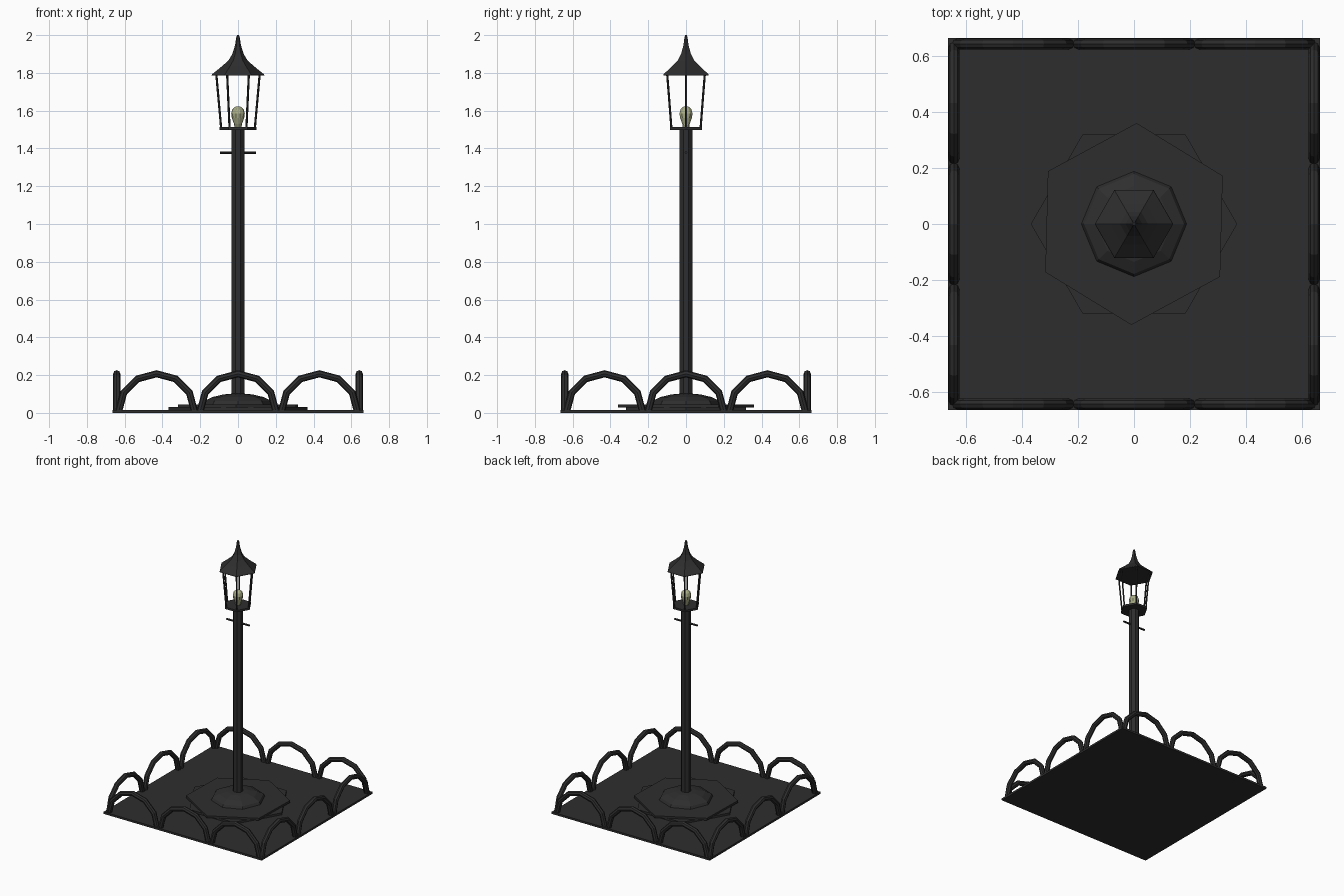
import bpy, bmesh, math
from mathutils import Vector

if "Cube" in bpy.data.objects:
    bpy.data.objects.remove(bpy.data.objects["Cube"])


def material(name, rgb):
    m = bpy.data.materials.new(name)
    m.diffuse_color = (*rgb, 1)
    m.use_nodes = True
    m.node_tree.nodes["Principled BSDF"].inputs["Base Color"].default_value = m.diffuse_color
    return m


IRON = material("dark_iron", (0.027, 0.027, 0.027))
BULB = material("bulb_glass", (0.40, 0.42, 0.24))


def finish(name, bm, mat):
    bmesh.ops.recalc_face_normals(bm, faces=bm.faces)
    me = bpy.data.meshes.new(name)
    bm.to_mesh(me)
    bm.free()
    me.materials.append(mat)
    ob = bpy.data.objects.new(name, me)
    bpy.context.collection.objects.link(ob)
    return ob


def loft(name, rings, mat):
    """Skin a list of equal-length vertex rings and cap both ends."""
    bm = bmesh.new()
    rows = [[bm.verts.new(p) for p in r] for r in rings]
    n = len(rows[0])
    for a, b in zip(rows, rows[1:]):
        for i in range(n):
            j = (i + 1) % n
            bm.faces.new((a[i], a[j], b[j], b[i]))
    bm.faces.new(rows[0])
    bm.faces.new(rows[-1])
    return finish(name, bm, mat)


def lathe(name, profile, sides, mat, turn=0.0):
    """Turn (radius, z) points around the z axis."""
    return loft(name, [[(r * math.cos(turn + math.tau * i / sides),
                         r * math.sin(turn + math.tau * i / sides), z)
                        for i in range(sides)] for r, z in profile], mat)


def rod(name, a, b, r, sides, mat):
    a, b = Vector(a), Vector(b)
    d = (b - a).normalized()
    u = d.orthogonal().normalized()
    v = d.cross(u)
    return loft(name, [[p + r * (math.cos(math.tau * i / sides) * u + math.sin(math.tau * i / sides) * v)
                        for i in range(sides)] for p in (a, b)], mat)


def arch(name, centre, side, mat, R=0.201, r=0.019, z0=0.006, steps=6, sides=8):
    """Half ring standing on the plate, turned to one side of the square."""
    c, s = math.cos(side), math.sin(side)
    rings = []
    for k in range(steps + 1):
        t = math.pi * k / steps
        ring = []
        for i in range(sides):
            p = math.tau * i / sides
            q = R + r * math.cos(p)
            x, y = centre + q * math.cos(t), -0.642 + r * math.sin(p)
            ring.append((x * c - y * s, x * s + y * c, z0 + q * math.sin(t)))
        rings.append(ring)
    return loft(name, rings, mat)


# ground plate
h = 0.664
loft("ground_plate", [[(-h, -h, z), (h, -h, z), (h, h, z), (-h, h, z)] for z in (0, 0.015)], IRON)

# low fence of three arches per side
for s in range(4):
    for k in (-1, 0, 1):
        arch(f"fence_arch_{s}_{k + 1}", 0.431 * k, s * math.pi / 2, IRON)

# stepped foot: two hexagonal plates and an octagonal dome
lathe("lower_foot_plate", [(0.368, 0.012), (0.368, 0.03)], 6, IRON)
lathe("upper_foot_plate", [(0.36, 0.028), (0.36, 0.044)], 6, IRON, math.radians(28.5))
lathe("foot_dome", [(0.19, 0.04), (0.178, 0.062), (0.135, 0.084), (0.075, 0.098), (0.03, 0.102)], 8, IRON)

# post and ladder bar
lathe("post", [(0.036, 0.04), (0.036, 1.505)], 8, IRON, math.pi / 8)
rod("ladder_bar", (-0.095, 0, 1.378), (0.095, 0, 1.378), 0.007, 8, IRON)

# lantern cage
lathe("lantern_floor", [(0.098, 1.498), (0.098, 1.513)], 6, IRON)
for i in range(6):
    a = i * math.pi / 3
    c, s = math.cos(a), math.sin(a)
    rod(f"lantern_strut_{i}", (0.089 * c, 0.089 * s, 1.505),
        (0.115 * c, 0.115 * s, 1.795), 0.006, 6, IRON)

# curved roof with finial
lathe("lantern_roof", [(0.14, 1.785), (0.137, 1.793), (0.085, 1.835), (0.05, 1.866), (0.03, 1.9),
                       (0.016, 1.945), (0.009, 1.99), (0.005, 2.0)], 6, IRON)

# bulb on its wire
lathe("bulb", [(0.018, 1.51), (0.021, 1.53), (0.033, 1.562), (0.036, 1.585),
               (0.03, 1.608), (0.016, 1.62), (0.003, 1.623)], 10, BULB)
rod("bulb_wire", (0, 0, 1.62), (0, 0, 1.79), 0.0012, 4, IRON)
